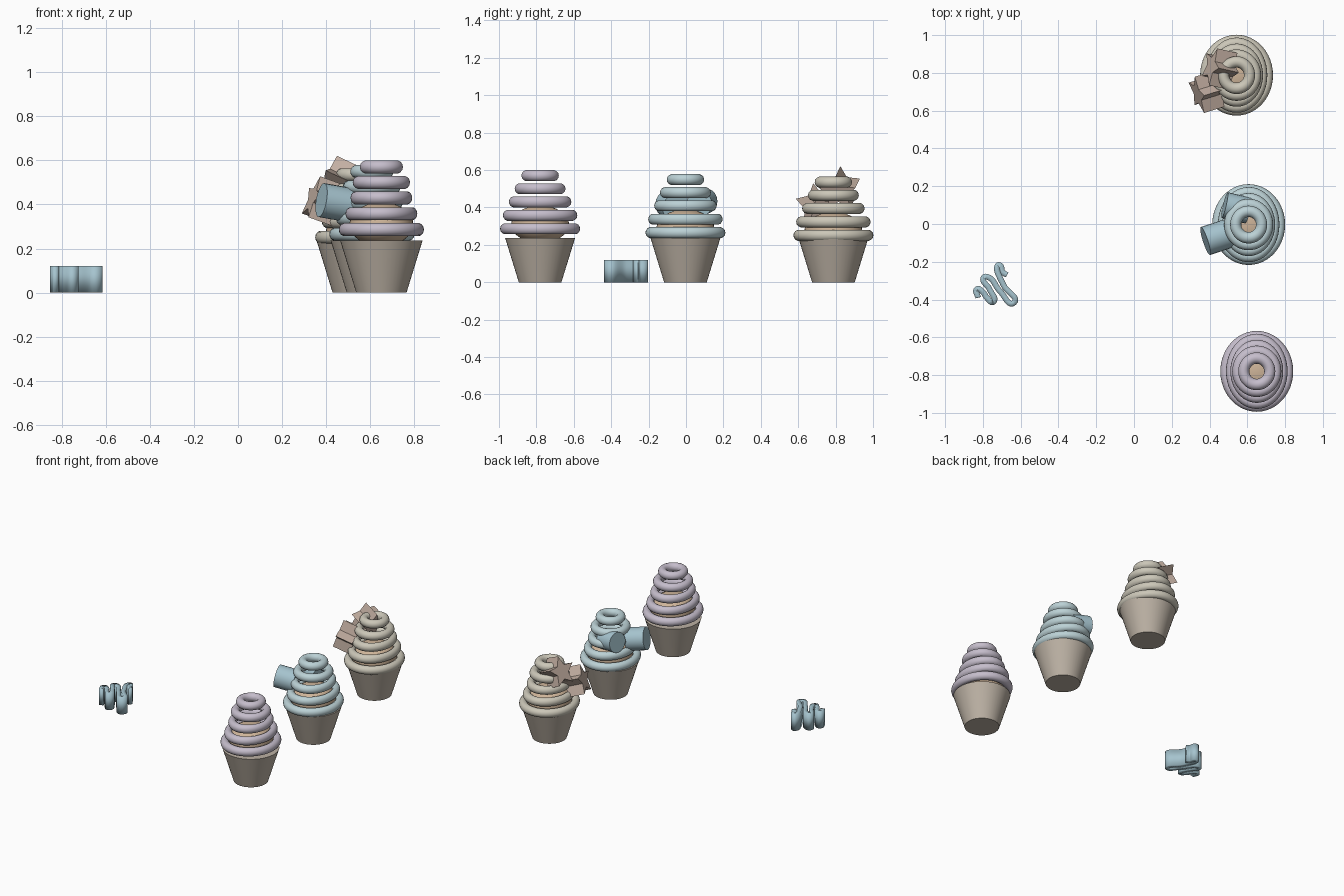
import bpy, bmesh, math
from mathutils import Vector, Matrix

if "Cube" in bpy.data.objects:
    bpy.data.objects.remove(bpy.data.objects["Cube"])


def material(name, rgb):
    m = bpy.data.materials.new(name)
    m.diffuse_color = (*rgb, 1)
    m.use_nodes = True
    m.node_tree.nodes["Principled BSDF"].inputs["Base Color"].default_value = m.diffuse_color
    return m


CUP = material("cup_brown", (0.50, 0.44, 0.37))
CAKE = material("cake_tan", (0.62, 0.46, 0.32))
LILAC = material("lilac", (0.56, 0.51, 0.60))
BLUE = material("blue", (0.50, 0.64, 0.67))
CREAM = material("cream", (0.60, 0.57, 0.48))
TEAL = material("teal", (0.38, 0.55, 0.62))
BISCUIT = material("biscuit", (0.56, 0.44, 0.37))


def finish(name, mat, smooth=True):
    ob = bpy.context.object
    ob.name = name
    ob.data.materials.append(mat)
    if smooth:
        bpy.ops.object.shade_smooth_by_angle(angle=math.radians(35))
    return ob


# outer x radius, outer y radius, height of each icing ring
RINGS = [(0.193, 0.214, 0.286), (0.163, 0.199, 0.358), (0.140, 0.167, 0.430),
         (0.130, 0.136, 0.500), (0.098, 0.100, 0.570)]
TUBE = 0.030


def cupcake(prefix, x, y, drop, icing):
    # tapered cup
    bpy.ops.mesh.primitive_cone_add(vertices=48, radius1=0.114, radius2=0.187,
                                    depth=0.237, location=(x, y, 0.1185))
    finish(prefix + "_cup", CUP)
    # domed cake inside the icing
    bpy.ops.mesh.primitive_uv_sphere_add(segments=32, ring_count=16, radius=1,
                                         location=(x, y, 0.31 - drop))
    bpy.context.object.scale = (0.145, 0.155, 0.10)
    finish(prefix + "_cake", CAKE)
    # stacked icing rings
    for i, (rx, ry, z) in enumerate(RINGS):
        bpy.ops.mesh.primitive_torus_add(major_segments=48, minor_segments=14,
                                         major_radius=ry - TUBE, minor_radius=TUBE,
                                         location=(x, y, z - drop))
        bpy.context.object.scale = (rx / ry, 1, 1)
        finish(f"{prefix}_icing_ring_{i + 1}", icing)


def prism(name, outline, face, outward, depth, mat, roll=0, smooth=False):
    """Extrude an outline inwards from a face centre; outline v axis points up."""
    n = Vector(outward).normalized()
    side = Vector((0, 0, 1)).cross(n).normalized()
    up = n.cross(side)
    bm = bmesh.new()
    c, s = math.cos(roll), math.sin(roll)
    rings = []
    for d in (0, -depth):
        rings.append([bm.verts.new(Vector(face) + side * (u * c - v * s)
                                   + up * (u * s + v * c) + n * d) for u, v in outline])
    bm.faces.new(rings[0])
    bm.faces.new(rings[1][::-1])
    k = len(outline)
    for i in range(k):
        j = (i + 1) % k
        bm.faces.new((rings[0][j], rings[0][i], rings[1][i], rings[1][j]))
    bmesh.ops.recalc_face_normals(bm, faces=bm.faces)
    me = bpy.data.meshes.new(name)
    bm.to_mesh(me)
    bm.free()
    ob = bpy.data.objects.new(name, me)
    bpy.context.collection.objects.link(ob)
    bpy.ops.object.select_all(action='DESELECT')
    bpy.context.view_layer.objects.active = ob
    ob.select_set(True)
    finish(name, mat, smooth)


def radial(count, radii):
    return [(radii[i % len(radii)] * -math.sin(2 * math.pi * i / count),
             radii[i % len(radii)] * math.cos(2 * math.pi * i / count)) for i in range(count)]


cupcake("front_cupcake", 0.65, -0.78, 0.0, LILAC)
cupcake("middle_cupcake", 0.607, -0.003, 0.021, BLUE)
cupcake("back_cupcake", 0.543, 0.788, 0.035, CREAM)

# round candies on the middle cupcake
disc = radial(20, [0.078])
prism("round_candy_1", disc, (0.378, -0.09, 0.42), (-0.95, -0.31, 0.17), 0.13, TEAL, smooth=True)
disc = radial(20, [0.070])
prism("round_candy_2", disc, (0.48, 0.10, 0.435), (-0.95, 0.22, 0.12), 0.13, TEAL, smooth=True)

# star biscuits on the back cupcake
star = radial(10, [0.105, 0.05])
prism("star_biscuit_1", star, (0.406, 0.835, 0.525), (-0.89, 0.2, 0.42), 0.12, BISCUIT)
prism("star_biscuit_2", star, (0.335, 0.685, 0.43), (-0.9, -0.28, 0.33), 0.12, BISCUIT, roll=-0.15)

# loose wavy ribbon candy
PATH = [(-0.825, -0.39), (-0.832, -0.345), (-0.805, -0.355), (-0.775, -0.395),
        (-0.745, -0.413), (-0.765, -0.345), (-0.797, -0.285), (-0.775, -0.28),
        (-0.71, -0.355), (-0.635, -0.417), (-0.69, -0.325), (-0.722, -0.22),
        (-0.708, -0.22), (-0.695, -0.255), (-0.672, -0.27)]
cu = bpy.data.curves.new("ribbon_candy", 'CURVE')
cu.dimensions = '3D'
cu.extrude = 0.06
cu.resolution_u = 8
sp = cu.splines.new('BEZIER')
sp.bezier_points.add(len(PATH) - 1)
for p, (x, y) in zip(sp.bezier_points, PATH):
    p.co = (x, y, 0.06)
    p.handle_left_type = p.handle_right_type = 'AUTO'
ribbon = bpy.data.objects.new("ribbon_candy", cu)
bpy.context.collection.objects.link(ribbon)
bpy.ops.object.select_all(action='DESELECT')
bpy.context.view_layer.objects.active = ribbon
ribbon.select_set(True)
# keep the ribbon upright
cu.twist_mode = 'Z_UP'
cu.dimensions = '2D'
bpy.ops.object.convert(target='MESH')
ribbon = finish("ribbon_candy", TEAL)
co = [(ribbon.matrix_world @ v.co).z for v in ribbon.data.vertices]
ribbon.location.z -= min(co)
solid = ribbon.modifiers.new("thickness", 'SOLIDIFY')
solid.thickness = 0.03
solid.offset = 0
